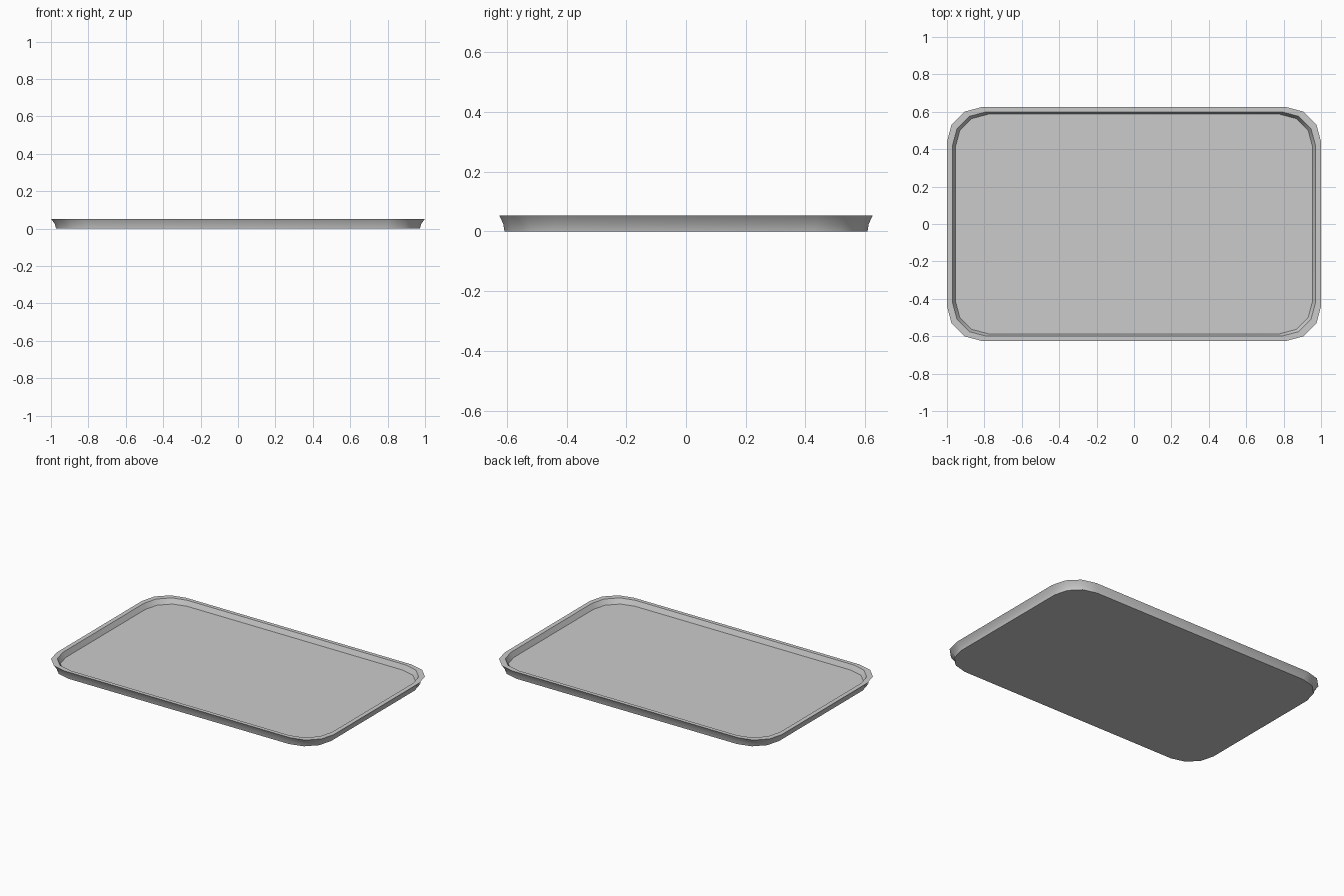
import bpy, bmesh, math

if "Cube" in bpy.data.objects:
    bpy.data.objects.remove(bpy.data.objects["Cube"])


def ring(bm, hx, hy, r, z, segs=3):
    """Rounded rectangle of vertices, half sizes hx, hy, corner radius r."""
    verts = []
    for quarter, (sx, sy) in enumerate([(1, 1), (-1, 1), (-1, -1), (1, -1)]):
        for i in range(segs + 1):
            a = math.radians(90 * (quarter + i / segs))
            verts.append(bm.verts.new((sx * (hx - r) + r * math.cos(a),
                                       sy * (hy - r) + r * math.sin(a), z)))
    return verts


# Section from the underside, up the flared wall, over the rim, to the floor
section = [(0.973, 0.608, 0.178, 0.0),
           (0.979, 0.612, 0.180, 0.025),
           (1.000, 0.625, 0.185, 0.053),
           (0.971, 0.600, 0.182, 0.053),
           (0.955, 0.587, 0.176, 0.021)]

bm = bmesh.new()
rings = [ring(bm, *s) for s in section]
for lower, upper in zip(rings, rings[1:]):
    n = len(lower)
    for i in range(n):
        j = (i + 1) % n
        bm.faces.new((lower[i], lower[j], upper[j], upper[i]))

# Underside and floor
bm.faces.new(rings[0][::-1])
bm.faces.new(rings[-1])
bmesh.ops.recalc_face_normals(bm, faces=bm.faces)

mesh = bpy.data.meshes.new("tray")
bm.to_mesh(mesh)
bm.free()
tray = bpy.data.objects.new("tray", mesh)
bpy.context.collection.objects.link(tray)
bpy.context.view_layer.objects.active = tray
tray.select_set(True)
bpy.ops.object.shade_smooth_by_angle(angle=math.radians(35))
